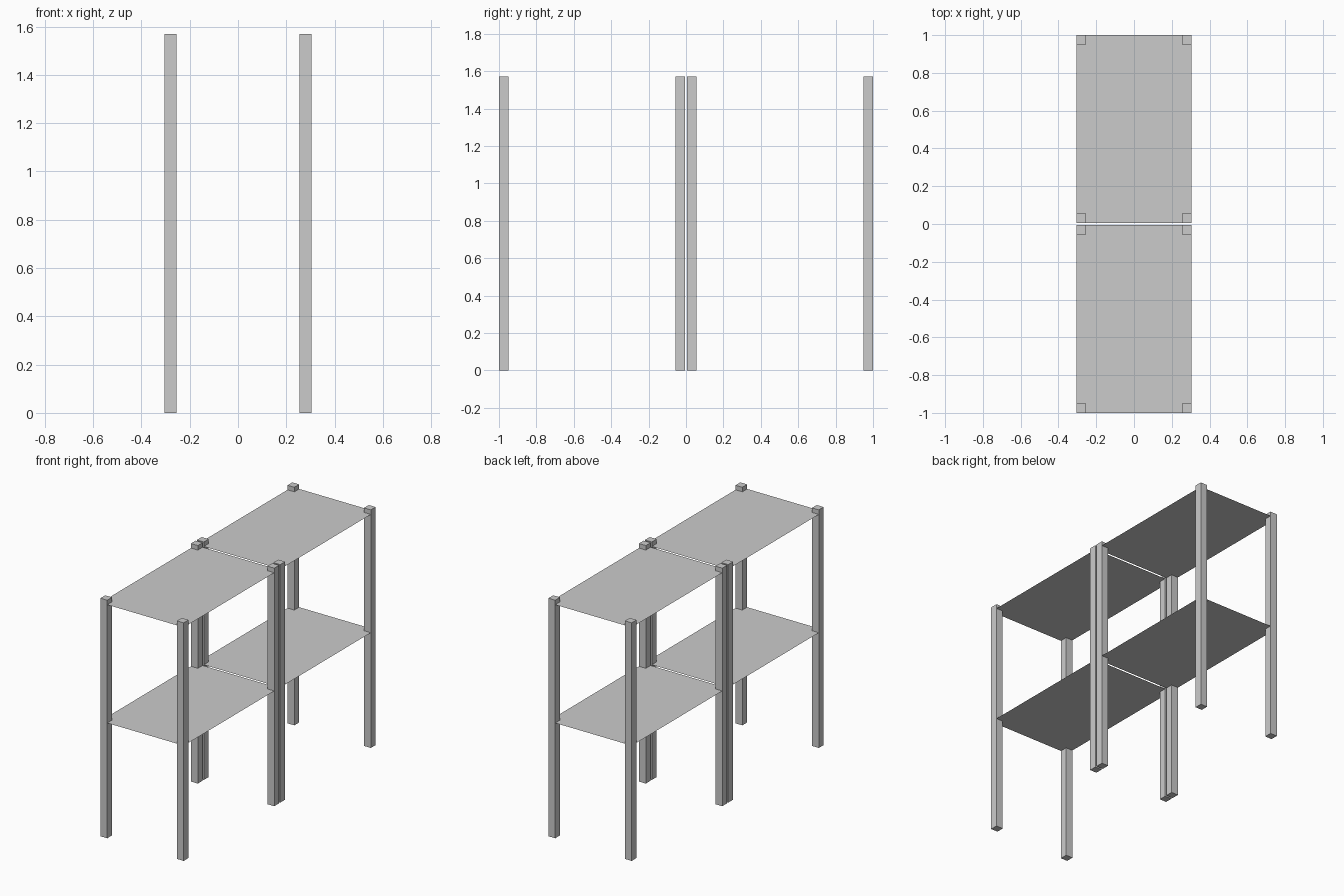
import bpy

if "Cube" in bpy.data.objects:
    bpy.data.objects.remove(bpy.data.objects["Cube"])

HALF_W, GAP, END = 0.304, 0.006, 1.0
LEG, HEIGHT = 0.05, 1.57
SHELF_LEVELS = {"lower": 0.76, "upper": 1.54}


def add_leg(name, x, y):
    bpy.ops.mesh.primitive_cube_add(size=1, location=(x, y, HEIGHT / 2))
    leg = bpy.context.object
    leg.name = name
    leg.scale = (LEG, LEG, HEIGHT)


def add_shelf(name, y, z):
    bpy.ops.mesh.primitive_plane_add(size=1, location=(0, y, z))
    shelf = bpy.context.object
    shelf.name = name
    shelf.scale = (2 * HALF_W, END - GAP, 1)


# Two identical bays, front and back
for bay, sy in (("front", -1), ("back", 1)):
    # Four square corner legs
    for side, sx in (("left", -1), ("right", 1)):
        x = sx * (HALF_W - LEG / 2)
        add_leg(f"{bay}_{side}_outer_leg", x, sy * (END - LEG / 2))
        add_leg(f"{bay}_{side}_inner_leg", x, sy * (GAP + LEG / 2))
    # Thin sheet shelves
    for level, z in SHELF_LEVELS.items():
        add_shelf(f"{bay}_{level}_shelf", sy * (END + GAP) / 2, z)
